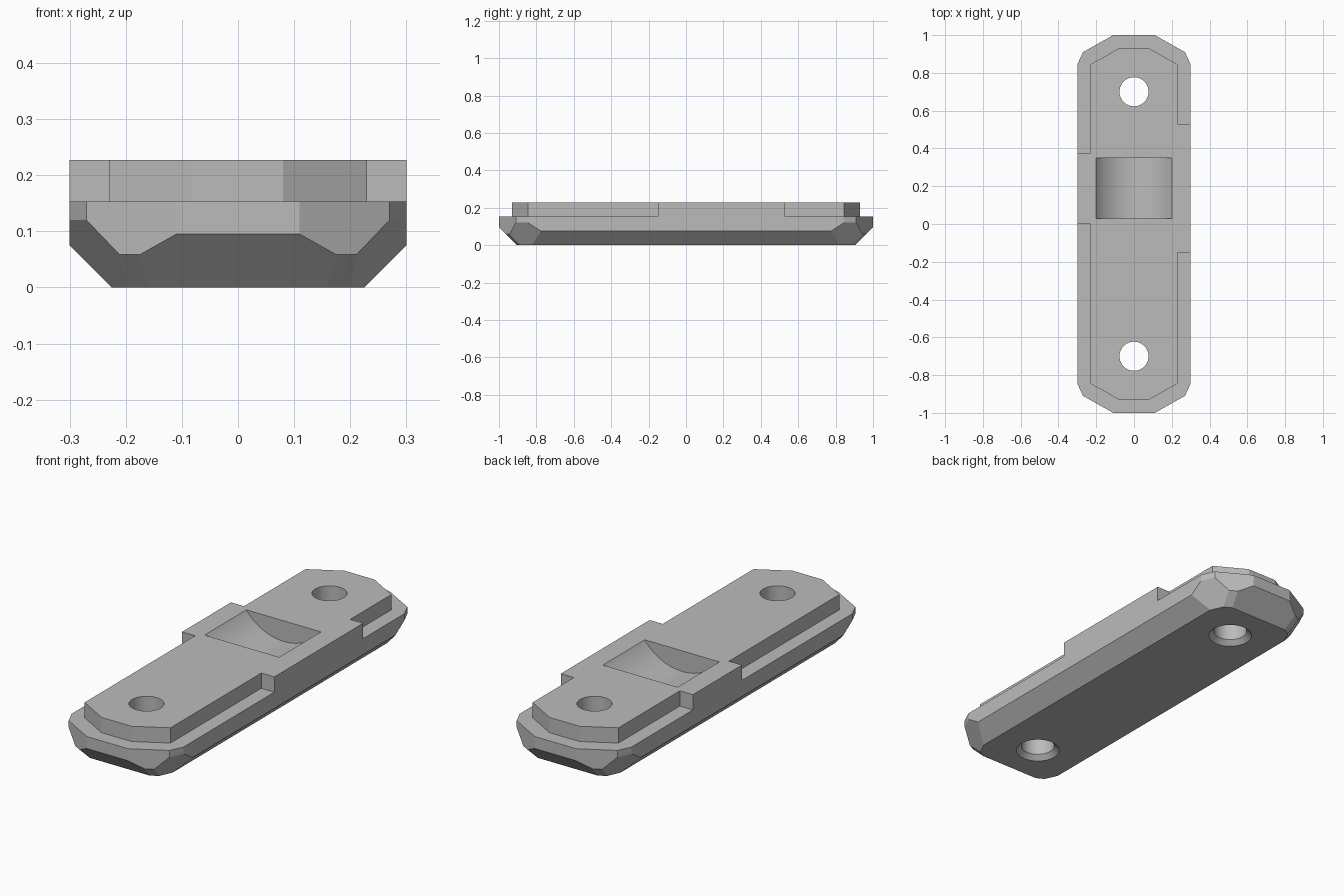
import bpy, bmesh, math
from mathutils import Vector

cube = bpy.data.objects.get("Cube")
if cube:
    bpy.data.objects.remove(cube, do_unlink=True)

grey = bpy.data.materials.new("plain grey")
grey.use_nodes = True
grey.diffuse_color = (0.5, 0.5, 0.5, 1)
grey.node_tree.nodes["Principled BSDF"].inputs["Base Color"].default_value = (0.5, 0.5, 0.5, 1)

SEAM, TOP = 0.153, 0.227


def add_object(name, bm):
    bmesh.ops.recalc_face_normals(bm, faces=bm.faces)
    mesh = bpy.data.meshes.new(name)
    bm.to_mesh(mesh)
    bm.free()
    mesh.materials.append(grey)
    obj = bpy.data.objects.new(name, mesh)
    bpy.context.collection.objects.link(obj)
    return obj


def loft(name, rings):
    """Closed solid through rings that share a point count."""
    bm = bmesh.new()
    loops = [[bm.verts.new(p) for p in ring] for ring in rings]
    n = len(loops[0])
    for low, high in zip(loops, loops[1:]):
        for i in range(n):
            j = (i + 1) % n
            bm.faces.new((low[i], low[j], high[j], high[i]))
    bm.faces.new(loops[0][::-1])
    bm.faces.new(loops[-1])
    return add_object(name, bm)


def slice_off(bm, normal, point):
    """Trim the solid to one side of a plane and cap it."""
    cut = bmesh.ops.bisect_plane(bm, geom=bm.verts[:] + bm.edges[:] + bm.faces[:], dist=1e-5,
                                 plane_co=point, plane_no=normal, clear_outer=True)
    edges = [e for e in cut["geom_cut"] if isinstance(e, bmesh.types.BMEdge)]
    bmesh.ops.holes_fill(bm, edges=[e for e in edges if e.is_boundary], sides=0)


# Lower body: a block trimmed by corner walls and underside chamfers
bm = bmesh.new()
bmesh.ops.create_cube(bm, size=1)
for v in bm.verts:
    v.co = (v.co.x * 0.6, v.co.y * 2, (v.co.z + 0.5) * SEAM)
planes = [
    ((0.09, 0.16, 0), (0.27, 0.91, 0)),             # end corner wall
    ((0.065, 0.03, 0), (0.27, 0.91, 0)),            # side corner wall
    ((1, 0, -1), (0.225, 0, 0)),                    # side chamfer
    ((0, 1, -1), (0, 0.905, 0)),                    # end chamfer
    ((0.49, 0.872, -1), (0.175, 0.963, 0.058)),     # corner chamfer
    ((0.91, 0.42, -0.645), (0.30, 0.845, 0.12)),    # outer corner chamfer
]
for normal, point in planes:
    for sx in (1, -1):
        for sy in (1, -1):
            if (sx < 0 and normal[0] == 0) or (sy < 0 and normal[1] == 0):
                continue
            flip = Vector((sx, sy, 1))
            slice_off(bm, Vector(normal) * flip, Vector(point) * flip)
base = add_object("lower_body", bm)

# Raised plate: clipped outline with one tab on each side
outline = [(0.08, -0.93), (0.23, -0.845), (0.23, -0.15), (0.30, -0.15), (0.30, 0.53),
           (0.23, 0.53), (0.23, 0.845), (0.08, 0.93), (-0.08, 0.93), (-0.23, 0.845),
           (-0.23, 0.375), (-0.30, 0.375), (-0.30, 0), (-0.23, 0), (-0.23, -0.845),
           (-0.08, -0.93)]
plate = loft("raised_plate", [[(x, y, z) for x, y in outline] for z in (SEAM, TOP)])

# Bolt hole cutters, flared at the underside
cutters = []
for y in (-0.7, 0.7):
    rings = [[(r * math.cos(a), y + r * math.sin(a), z)
              for a in (math.tau * i / 48 for i in range(48))]
             for r, z in ((0.125, -0.025), (0.077, 0.023), (0.077, 0.3))]
    cutters.append(loft("hole_cutter", rings))

# Curved recess cutter: cylinder lying along the length
radius = 0.25
rings = [[(radius * math.cos(a), y, TOP + 0.15 + radius * math.sin(a))
          for a in (math.tau * i / 96 for i in range(96))] for y in (0.03, 0.35)]
cutters.append(loft("recess_cutter", rings))

for obj in (base, plate):
    bpy.ops.object.select_all(action="DESELECT")
    obj.select_set(True)
    bpy.context.view_layer.objects.active = obj
    for cutter in cutters:
        cutter.hide_render = True
        mod = obj.modifiers.new("cut", "BOOLEAN")
        mod.operation = "DIFFERENCE"
        mod.solver = "EXACT"
        mod.object = cutter
        bpy.ops.object.modifier_apply(modifier=mod.name)
    bpy.ops.object.shade_smooth_by_angle(angle=math.radians(20))

for cutter in cutters:
    bpy.data.objects.remove(cutter, do_unlink=True)
